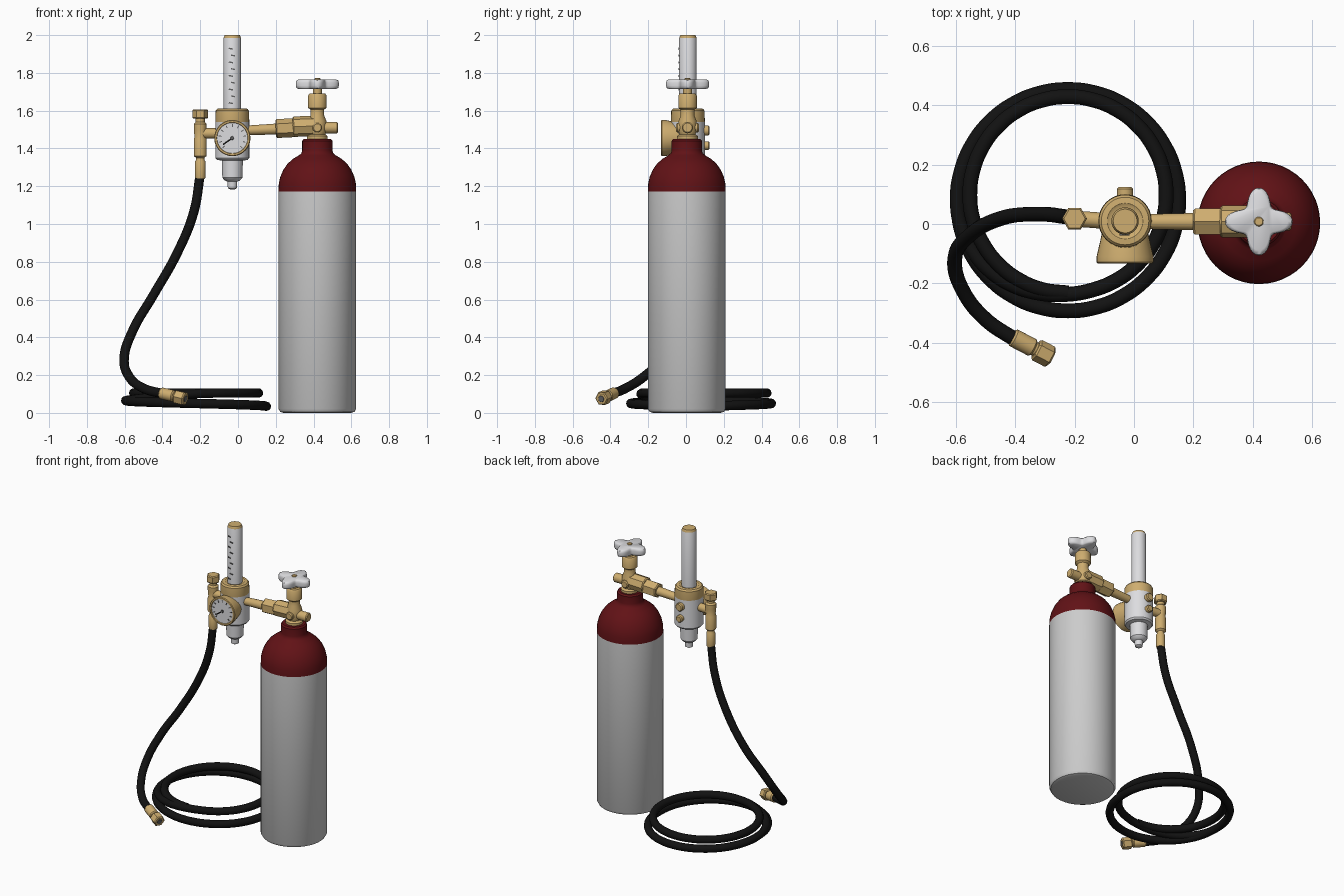
import bpy
import bmesh
from math import sin, cos, pi, radians
from mathutils import Vector, Matrix

if "Cube" in bpy.data.objects:
    bpy.data.objects.remove(bpy.data.objects["Cube"], do_unlink=True)


def material(name, rgb):
    m = bpy.data.materials.new(name)
    m.use_nodes = True
    m.diffuse_color = (*rgb, 1)
    bsdf = m.node_tree.nodes["Principled BSDF"]
    bsdf.inputs["Base Color"].default_value = (*rgb, 1)
    bsdf.inputs["Roughness"].default_value = 0.5
    return m


GREY = material("light grey", (0.6, 0.6, 0.6))
WHITE = material("white", (0.72, 0.72, 0.74))
RED = material("dark red", (0.12, 0.006, 0.008))
BRASS = material("brass", (0.62, 0.42, 0.16))
BLACK = material("black rubber", (0.006, 0.006, 0.006))
INK = material("dark grey marking", (0.12, 0.12, 0.12))


def finish(bm, name, mats, matrix=None, angle=35):
    bmesh.ops.recalc_face_normals(bm, faces=bm.faces)
    mesh = bpy.data.meshes.new(name)
    bm.to_mesh(mesh)
    bm.free()
    for m in mats:
        mesh.materials.append(m)
    ob = bpy.data.objects.new(name, mesh)
    bpy.context.collection.objects.link(ob)
    if matrix:
        ob.matrix_world = matrix
    bpy.ops.object.select_all(action='DESELECT')
    ob.select_set(True)
    bpy.context.view_layer.objects.active = ob
    bpy.ops.object.shade_smooth_by_angle(angle=radians(angle))
    return ob


def lathe(name, profile, mats, origin, axis=(0, 0, 1), sides=32, rule=None):
    """Closed turned part; profile is (radius, height along the axis)."""
    bm = bmesh.new()
    rings = [[bm.verts.new((r * cos(2 * pi * i / sides), r * sin(2 * pi * i / sides), h))
              for i in range(sides)] for r, h in profile]
    for a, b in zip(rings, rings[1:]):
        for i in range(sides):
            j = (i + 1) % sides
            bm.faces.new((a[i], a[j], b[j], b[i]))
    bm.faces.new(rings[0])
    bm.faces.new(rings[-1])
    if rule:
        for f in bm.faces:
            f.material_index = rule(f.calc_center_median())
    turn = Vector((0, 0, 1)).rotation_difference(Vector(axis)).to_matrix().to_4x4()
    return finish(bm, name, mats, Matrix.Translation(origin) @ turn)


def rod(name, start, end, r, mat=BRASS, sides=24, r2=None, bevel=0.006):
    """Cylinder or cone between two points with chamfered ends."""
    a, b = Vector(start), Vector(end)
    n = (b - a).length
    r2 = r2 or r
    prof = [(r - bevel, 0), (r, bevel), (r2, n - bevel), (r2 - bevel, n)]
    return lathe(name, prof, [mat], a, (b - a).normalized(), sides)


def plate(name, centre, size, mat, spin=0):
    """Thin box turned about the y axis."""
    bm = bmesh.new()
    bmesh.ops.create_cube(bm, size=1, matrix=Matrix.Diagonal((*size, 1)))
    return finish(bm, name, [mat], Matrix.Translation(centre) @ Matrix.Rotation(spin, 4, 'Y'))


def hose(name, points, r):
    cu = bpy.data.curves.new(name, 'CURVE')
    cu.dimensions = '3D'
    cu.bevel_depth = r
    cu.bevel_resolution = 4
    cu.resolution_u = 8
    cu.use_fill_caps = True
    sp = cu.splines.new('BEZIER')
    sp.bezier_points.add(len(points) - 1)
    for bp, p in zip(sp.bezier_points, points):
        bp.co = p
        bp.handle_left_type = bp.handle_right_type = 'AUTO'
    cu.materials.append(BLACK)
    ob = bpy.data.objects.new(name, cu)
    bpy.context.collection.objects.link(ob)


# Gas cylinder: grey wall, red shoulder and neck
TX, TY = 0.42, 0.004
lathe("gas_cylinder",
      [(0.18, 0), (0.197, 0.006), (0.206, 0.022), (0.206, 1.172), (0.204, 1.215), (0.196, 1.25),
       (0.18, 1.287), (0.157, 1.32), (0.127, 1.346), (0.095, 1.365), (0.084, 1.375),
       (0.08, 1.39), (0.08, 1.44), (0.072, 1.45)],
      [GREY, RED], (TX, TY, 0), sides=48, rule=lambda c: int(c.z > 1.18))

# Cylinder valve
VY = 0.008
lathe("valve_body",
      [(0.055, 1.445), (0.055, 1.465), (0.042, 1.475), (0.048, 1.49), (0.048, 1.545), (0.036, 1.575),
       (0.036, 1.605), (0.049, 1.615), (0.049, 1.68), (0.042, 1.69), (0.024, 1.692), (0.024, 1.725)],
      [BRASS], (TX, VY, 0))
rod("valve_end_plug", (0.44, VY, 1.51), (0.53, VY, 1.51), 0.03)
rod("valve_side_plug", (0.42, VY - 0.06, 1.51), (0.42, VY + 0.06, 1.51), 0.026)
rod("valve_outlet", (0.29, VY, 1.515), (0.43, VY, 1.52), 0.054, sides=8)
rod("inlet_nut", (0.2, VY, 1.505), (0.3, VY, 1.51), 0.05, sides=6)
rod("inlet_pipe", (0.03, VY, 1.495), (0.21, VY, 1.503), 0.025, r2=0.029)

# Four-lobed hand wheel
bm = bmesh.new()
N = 64
rings = []
for scale, z in [(0.85, 1.714), (0.97, 1.72), (1, 1.732), (1, 1.748), (0.97, 1.76), (0.85, 1.766)]:
    rings.append([bm.verts.new((scale * r * cos(t), scale * r * sin(t), z)) for t, r in
                  ((2 * pi * i / N, 0.089 + 0.025 * cos(8 * pi * i / N)) for i in range(N))])
for a, b in zip(rings, rings[1:]):
    for i in range(N):
        j = (i + 1) % N
        bm.faces.new((a[i], a[j], b[j], b[i]))
bm.faces.new(rings[0])
bm.faces.new(rings[-1])
finish(bm, "hand_wheel", [WHITE], Matrix.Translation((TX, VY, 0)), 50)
rod("hand_wheel_nut", (TX, VY, 1.755), (TX, VY, 1.772), 0.016, bevel=0.003)

# Regulator body, brass collar and flow tube
RX, RY = -0.03, 0.01
lathe("regulator_body",
      [(0.012, 1.183), (0.024, 1.19), (0.026, 1.225), (0.04, 1.23), (0.053, 1.245), (0.056, 1.335),
       (0.082, 1.34), (0.09, 1.35), (0.09, 1.54)], [WHITE], (RX, RY, 0))
lathe("regulator_collar",
      [(0.088, 1.53), (0.09, 1.54), (0.088, 1.6), (0.08, 1.61), (0.06, 1.612), (0.05, 1.606)],
      [BRASS], (RX, RY, 0))
lathe("flow_tube", [(0.046, 1.6), (0.046, 1.985), (0.04, 2.0)], [WHITE, BRASS], (RX, RY, 0),
      rule=lambda c: int(c.z > 1.99))
for i in range(9):
    z = 1.64 + i * 0.036
    plate("scale_mark", (RX - 0.008 + 0.012 * (i % 2), RY - 0.046, z), (0.022, 0.006, 0.007), INK, 0.2)

# Pressure gauge on the front
GZ = 1.455
lathe("gauge_case", [(0.07, 0), (0.082, 0.06), (0.096, 0.12), (0.096, 0.138), (0.092, 0.142),
                     (0.083, 0.142), (0.081, 0.136)],
      [BRASS, WHITE], (RX, RY, GZ), (0, -1, 0), rule=lambda c: int(c.z > 0.1355 and c.xy.length < 0.02))
FACE = RY - 0.137
for i in range(11):
    t = radians(-135 + 27 * i)
    plate("gauge_tick", (RX + 0.066 * sin(t), FACE, GZ + 0.066 * cos(t)), (0.005, 0.004, 0.015), INK, t)
t = radians(-125)
plate("gauge_needle", (RX + 0.025 * sin(t), FACE - 0.001, GZ + 0.025 * cos(t)), (0.008, 0.005, 0.07), BLACK, t)
rod("gauge_hub", (RX, FACE + 0.003, GZ), (RX, FACE - 0.004, GZ), 0.01, INK, 12, bevel=0.002)

# Rear ports of the regulator
for z, r in ((1.495, 0.027), (1.415, 0.023)):
    rod("rear_port", (RX, RY + 0.06, z), (RX, 0.124, z), r)

# Outlet column on the right side
OX, OY = -0.2, 0.018
rod("outlet_link", (OX, OY, 1.48), (RX - 0.06, RY, 1.48), 0.027)
lathe("outlet_column",
      [(0.026, 1.24), (0.028, 1.25), (0.028, 1.33), (0.022, 1.34), (0.022, 1.35), (0.034, 1.36),
       (0.034, 1.45), (0.03, 1.46), (0.034, 1.5), (0.034, 1.53), (0.024, 1.54), (0.024, 1.56)],
      [BRASS], (OX, OY, 0), sides=20)
rod("outlet_cap", (OX, OY, 1.558), (OX, OY, 1.607), 0.042, sides=6)

# Hanging hose
HR = 0.025
hose("hanging_hose",
     [(-0.2, 0.018, 1.26), (-0.235, 0.025, 1.06), (-0.32, 0.033, 0.85), (-0.45, 0.018, 0.62),
      (-0.555, -0.04, 0.44), (-0.603, -0.12, 0.29), (-0.575, -0.225, 0.19),
      (-0.5, -0.32, 0.13), (-0.39, -0.395, 0.1)], HR)


# Coiled hose on the floor
def ease(a, b, t):
    t = min(1, max(0, (t - a) / (b - a)))
    return t * t * (3 - 2 * t)


coil = []
for i in range(55):
    t = -0.5 + i / 24
    s = ease(0.5, 0.8, t)
    r = 0.372 - 0.042 * s
    z = 0.035 + 0.03 * min(1, abs(2 * t)) + 0.04 * s
    coil.append((-0.222 + r * cos(2 * pi * t), 0.08 + 0.018 * s + r * sin(2 * pi * t), z))
hose("coiled_hose", coil, HR)

# Hose end fitting
A, B = Vector((-0.41, -0.38, 0.105)), Vector((-0.278, -0.449, 0.074))
rod("fitting_sleeve", A, A.lerp(B, 0.55), 0.031)
rod("fitting_neck", A.lerp(B, 0.45), A.lerp(B, 0.7), 0.024)
rod("fitting_nut", A.lerp(B, 0.6), B, 0.038, sides=6)
rod("fitting_bore", A.lerp(B, 0.95), B + (B - A) * 0.01, 0.018, INK, 12, bevel=0.002)
